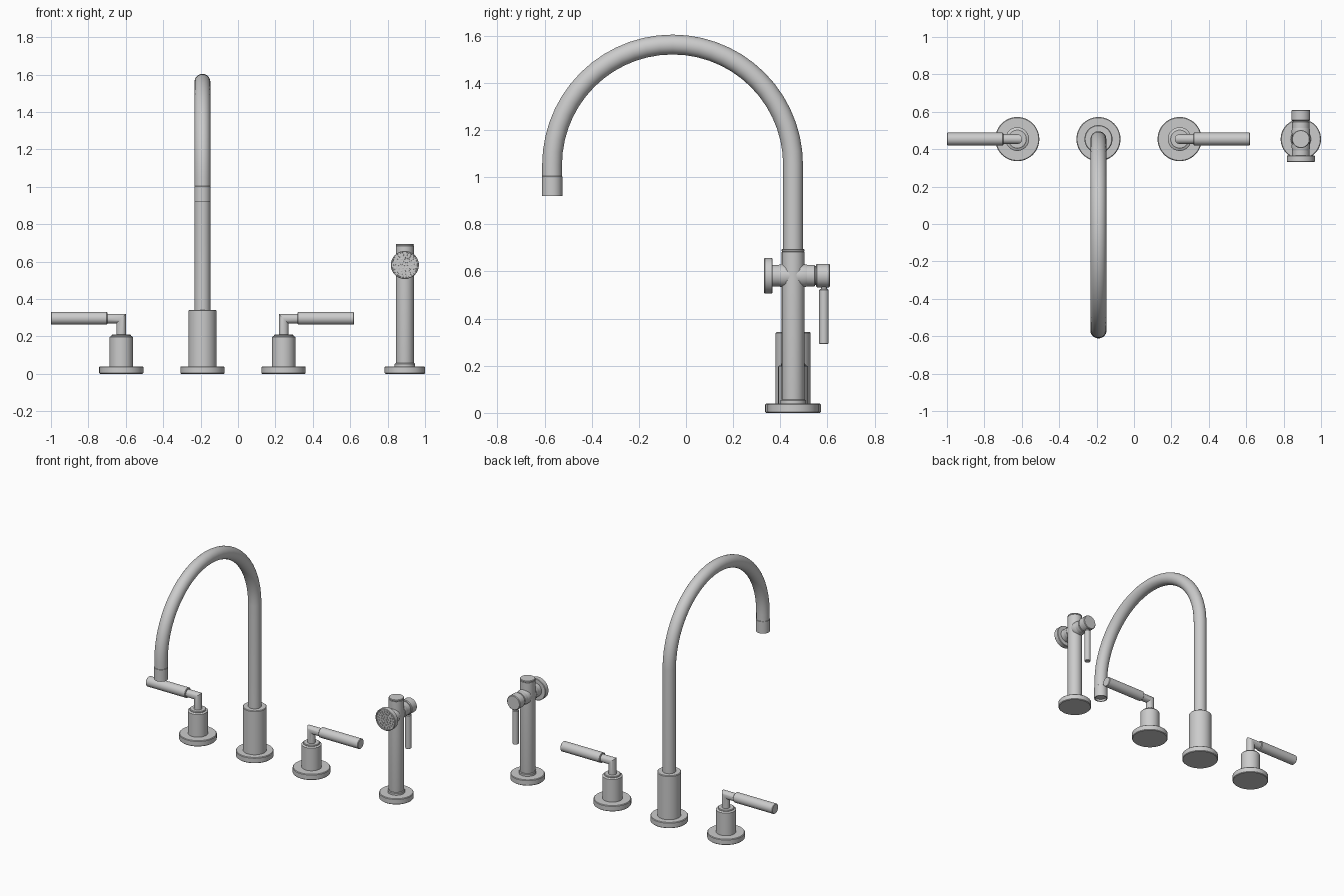
import bpy, bmesh
from math import sin, cos, pi, radians
from mathutils import Vector

if "Cube" in bpy.data.objects:
    bpy.data.objects.remove(bpy.data.objects["Cube"])

SEG = 48
Y = 0.454          # row of fixtures
SPOUT_X = -0.19
SPRAY_X = 0.892


def finish(bm, name):
    bmesh.ops.recalc_face_normals(bm, faces=bm.faces)
    me = bpy.data.meshes.new(name)
    bm.to_mesh(me)
    bm.free()
    ob = bpy.data.objects.new(name, me)
    bpy.context.collection.objects.link(ob)
    bpy.ops.object.select_all(action='DESELECT')
    bpy.context.view_layer.objects.active = ob
    ob.select_set(True)
    bpy.ops.object.shade_smooth_by_angle(angle=radians(32))
    return ob


def skin(bm, rings):
    n = len(rings[0])
    for a, b in zip(rings, rings[1:]):
        for i in range(n):
            j = (i + 1) % n
            bm.faces.new((a[i], a[j], b[j], b[i]))
    bm.faces.new(rings[0])
    bm.faces.new(rings[-1])


def lathe(name, profile, origin, axis=(0, 0, 1), seg=SEG):
    """Turn a (radius, height) profile about an axis, capping both ends."""
    bm = bmesh.new()
    q = Vector((0, 0, 1)).rotation_difference(Vector(axis))
    rings = [[bm.verts.new(Vector(origin) + q @ Vector(
        (r * cos(2 * pi * i / seg), r * sin(2 * pi * i / seg), h)))
        for i in range(seg)] for r, h in profile]
    skin(bm, rings)
    return finish(bm, name)


def rod(name, r, h0, h1, origin, axis=(0, 0, 1), b=0.004, seg=SEG):
    """Cylinder with softened rims."""
    return lathe(name, [(r - b, h0), (r, h0 + b), (r, h1 - b), (r - b, h1)],
                 origin, axis, seg)


def pipe(name, path, r, side, seg=32):
    """Sweep a circle along a planar path with mitred corners."""
    bm = bmesh.new()
    pts, side = [Vector(p) for p in path], Vector(side)
    rings = []
    for k, p in enumerate(pts):
        d0 = (p - pts[max(k - 1, 0)]).normalized()
        d1 = (pts[min(k + 1, len(pts) - 1)] - p).normalized()
        t = (d0 + d1).normalized()
        out = t.cross(side)
        stretch = 1 / max(t.dot(d1 if k == 0 else d0), 0.2)
        rings.append([bm.verts.new(p + r * (cos(a) * side + sin(a) * stretch * out))
                      for a in (2 * pi * i / seg for i in range(seg))])
    skin(bm, rings)
    return finish(bm, name)


# Spout: flange, sleeve, gooseneck and aerator
base = (SPOUT_X, Y, 0)
rod("spout_flange", 0.118, 0, 0.04, base)
rod("spout_sleeve", 0.075, 0.036, 0.342, base)
R, CY, CZ = 0.511, Y - 0.511, 1.051
neck = [(SPOUT_X, Y, 0.33)]
neck += [(SPOUT_X, CY + R * cos(pi * i / 28), CZ + R * sin(pi * i / 28)) for i in range(29)]
neck += [(SPOUT_X, CY - R, 1.0)]
pipe("spout_gooseneck", neck, 0.042, (1, 0, 0))
lathe("aerator", [(0.038, 1.008), (0.0435, 1.002), (0.0435, 0.92),
                  (0.037, 0.92), (0.037, 0.935)], (SPOUT_X, CY - R, 0))

# Two lever handles, mirrored about the spout
for label, s in (("left", -1), ("right", 1)):
    x = SPOUT_X + s * 0.434
    rod(label + "_handle_flange", 0.118, 0, 0.04, (x, Y, 0))
    lathe(label + "_handle_body", [(0.063, 0.036), (0.063, 0.196), (0.059, 0.2),
                                   (0.052, 0.202), (0.052, 0.207), (0.048, 0.21)], (x, Y, 0))
    pipe(label + "_handle_elbow", [(x, Y, 0.2), (x, Y, 0.295), (x + s * 0.09, Y, 0.295)],
         0.026, (0, 1, 0))
    rod(label + "_lever", 0.034, 0.075, 0.376, (x, Y, 0.297), (s, 0, 0), 0.003)

# Side sprayer: flange, collar and upright body
base = (SPRAY_X, Y, 0)
rod("sprayer_flange", 0.108, 0, 0.04, base)
rod("sprayer_collar", 0.054, 0.036, 0.057, base)
lathe("sprayer_body", [(0.046, 0.05), (0.048, 0.06), (0.048, 0.683), (0.046, 0.685),
                       (0.048, 0.687), (0.048, 0.692), (0.045, 0.695)], base)

# Cross tube with spray head in front and pivot cap behind
ZC = 0.582
hub = (SPRAY_X, 0, ZC)
lathe("sprayer_cross_tube", [(0.046, 0.355), (0.046, 0.545), (0.04, 0.548), (0.04, 0.556)],
      hub, (0, 1, 0))
rod("sprayer_pivot_cap", 0.05, 0.552, 0.61, hub, (0, 1, 0))
lathe("spray_head", [(0.066, -0.337), (0.067, -0.331), (0.072, -0.331), (0.075, -0.334),
                     (0.075, -0.364), (0.072, -0.367)], hub, (0, -1, 0))
# Saddle fillets where the tube leaves the body
for s in (-1, 1):
    lathe("cross_tube_fillet", [(0.049, 0.03), (0.049, 0.047), (0.046, 0.06)],
          (SPRAY_X, Y, ZC), (0, s, 0))

# Spray nozzles in concentric rings
for count, rad in ((1, 0), (6, 0.018), (12, 0.036), (18, 0.054)):
    for i in range(count):
        a = 2 * pi * i / count
        lathe("spray_nozzle", [(0.006, -0.339), (0.0055, -0.333), (0.003, -0.332)],
              (SPRAY_X + rad * cos(a), 0, ZC + rad * sin(a)), (0, -1, 0), 10)

# Trigger lever hanging from the pivot cap
rod("trigger_neck", 0.012, 0.515, 0.55, (SPRAY_X, 0.585, 0), b=0.001, seg=24)
rod("trigger_lever", 0.02, 0.292, 0.525, (SPRAY_X, 0.585, 0), b=0.003, seg=32)
